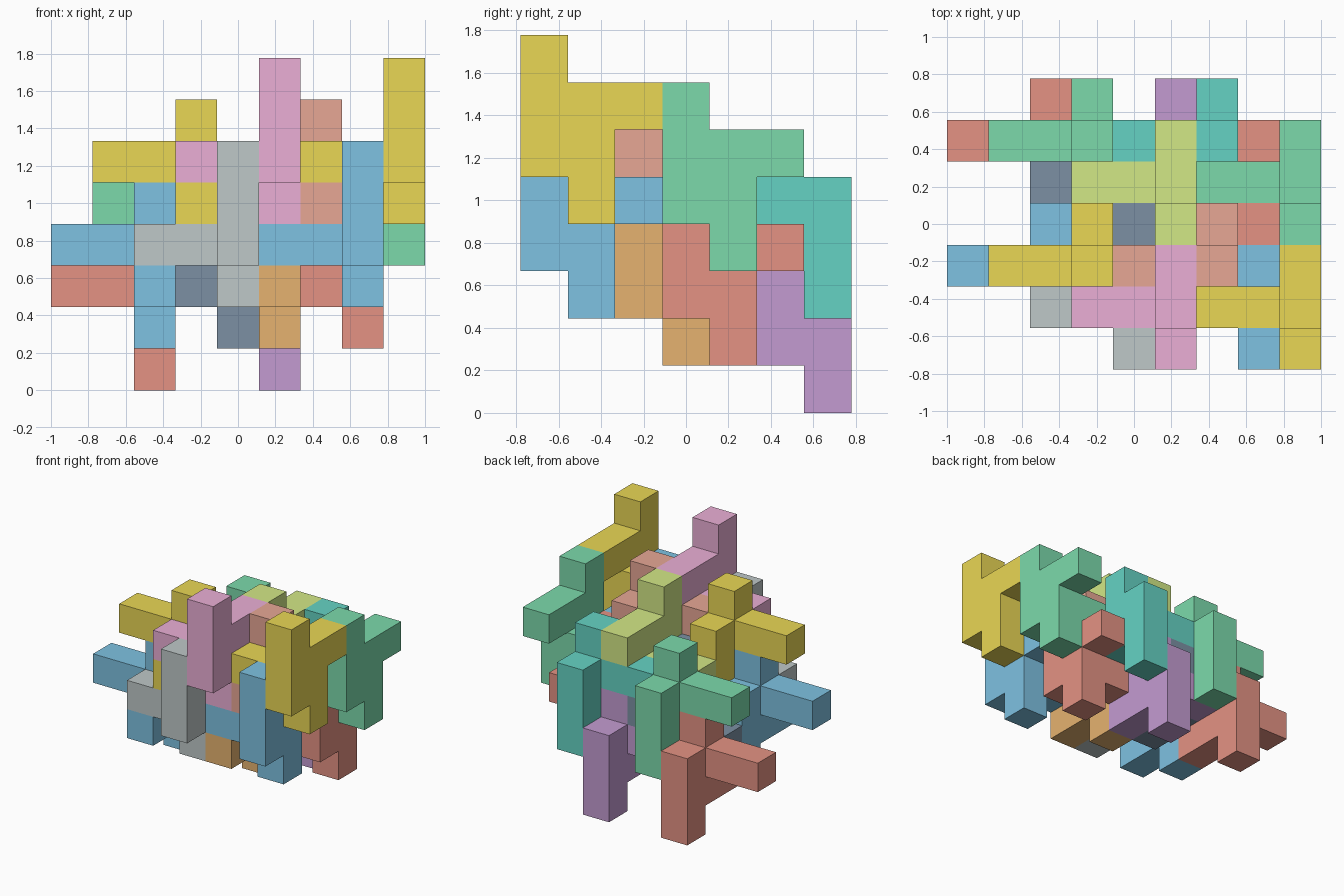
import bpy, bmesh
from mathutils import Vector

if "Cube" in bpy.data.objects:
    bpy.data.objects.remove(bpy.data.objects["Cube"])

U = 2 / 9  # edge of one cube cell

# One nine-cube tile, as cell offsets from its centre
TILE = [(0, 0, -1), (0, 0, 0), (0, 0, 1),
        (0, -1, 0), (0, -1, 1), (0, -1, 2),
        (0, 1, 1), (-1, 0, 0), (-2, 0, 0)]

COLORS = {
    "yellow": (0.82, 0.68, 0.09), "blue": (0.21, 0.54, 0.76), "green": (0.20, 0.70, 0.41),
    "red": (0.78, 0.29, 0.23), "pink": (0.83, 0.43, 0.67), "lime": (0.65, 0.81, 0.24),
    "grey": (0.52, 0.58, 0.58), "slate": (0.20, 0.28, 0.37), "teal": (0.13, 0.65, 0.55),
    "purple": (0.55, 0.33, 0.64), "orange": (0.79, 0.45, 0.16), "salmon": (0.80, 0.39, 0.30),
}

# Centre cells (x, y, z) of upright tiles and of tiles turned 180 degrees about x
UPRIGHT = [("yellow", (8, 1, 5)), ("blue", (7, 1, 3)), ("green", (8, 4, 4)), ("red", (7, 4, 2)),
           ("pink", (5, 1, 5)), ("lime", (5, 4, 4)), ("grey", (4, 1, 3)), ("slate", (4, 4, 2))]
TURNED = [("teal", (6, 5, 4)), ("purple", (5, 5, 2)), ("orange", (5, 2, 3)), ("salmon", (6, 2, 5)),
          ("yellow", (3, 2, 5)), ("blue", (2, 2, 3)), ("green", (3, 5, 4)), ("red", (2, 5, 2))]


def material(color):
    mat = bpy.data.materials.get(color) or bpy.data.materials.new(color)
    mat.diffuse_color = (*COLORS[color], 1)
    mat.use_nodes = True
    mat.node_tree.nodes["Principled BSDF"].inputs["Base Color"].default_value = mat.diffuse_color
    return mat


def make_tile(name, color, centre, sign):
    cells = {(x, sign * y, sign * z) for x, y, z in TILE}
    bm = bmesh.new()
    # Outer faces only: skip walls shared by two cells
    for c in cells:
        for axis in range(3):
            for d in (-1, 1):
                n = Vector((0, 0, 0))
                n[axis] = d
                if tuple(int(a + b) for a, b in zip(c, n)) in cells:
                    continue
                a = Vector((0, 0, 0))
                a[(axis + 1) % 3] = 1
                b = n.cross(a)
                mid = Vector(c) + n / 2
                bm.faces.new([bm.verts.new((mid + (a * s + b * t) / 2) * U)
                              for s, t in ((-1, -1), (1, -1), (1, 1), (-1, 1))])
    bmesh.ops.remove_doubles(bm, verts=bm.verts, dist=1e-4)
    bmesh.ops.dissolve_limit(bm, angle_limit=0.01, verts=bm.verts, edges=bm.edges)
    mesh = bpy.data.meshes.new(name)
    bm.to_mesh(mesh)
    bm.free()
    mesh.materials.append(material(color))
    obj = bpy.data.objects.new(name, mesh)
    obj.location = ((centre[0] - 4) * U, (centre[1] - 3) * U, (centre[2] + 0.5) * U)
    bpy.context.collection.objects.link(obj)


for color, centre in UPRIGHT:
    make_tile(f"{color}_upright_tile", color, centre, 1)
for color, centre in TURNED:
    make_tile(f"{color}_turned_tile", color, centre, -1)
